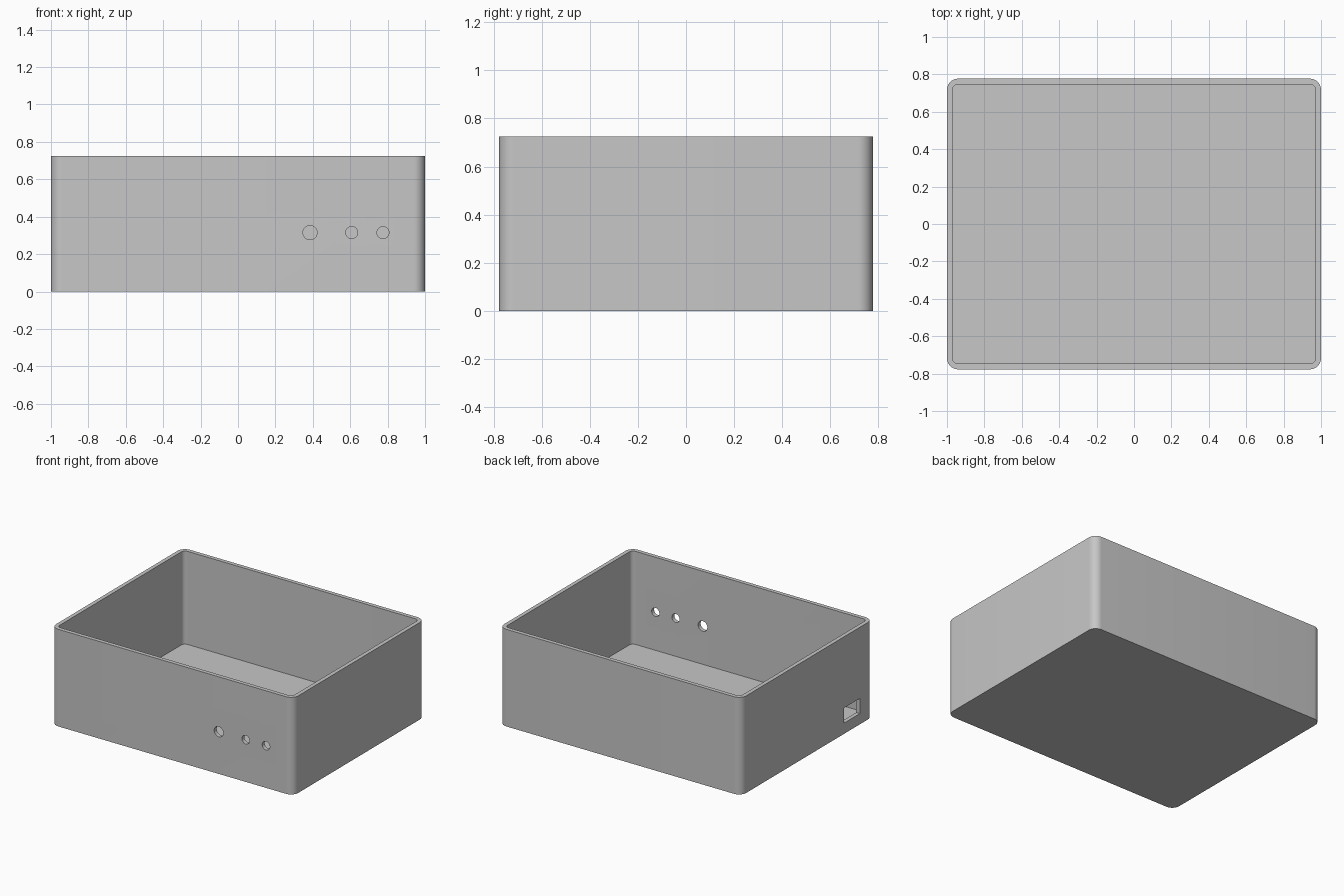
import bpy
import bmesh
from math import pi, sin, cos, radians
from mathutils import Matrix

default_cube = bpy.data.objects.get("Cube")
if default_cube:
    bpy.data.objects.remove(default_cube, do_unlink=True)

HALF_X, HALF_Y, HEIGHT = 1.0, 0.777, 0.725
WALL, RADIUS = 0.03, 0.06

grey = bpy.data.materials.new("matte grey")
grey.use_nodes = True
colour = (0.57, 0.57, 0.57, 1)
grey.diffuse_color = colour
grey.node_tree.nodes["Principled BSDF"].inputs["Base Color"].default_value = colour


def make_object(name, bm):
    bmesh.ops.recalc_face_normals(bm, faces=bm.faces)
    mesh = bpy.data.meshes.new(name)
    bm.to_mesh(mesh)
    bm.free()
    mesh.materials.append(grey)
    obj = bpy.data.objects.new(name, mesh)
    bpy.context.collection.objects.link(obj)
    return obj


def rounded_block(name, half_x, half_y, radius, bottom, top, steps=10):
    """Upright block with rounded vertical corners."""
    bm = bmesh.new()
    ring = []
    for i, (sx, sy) in enumerate([(1, 1), (-1, 1), (-1, -1), (1, -1)]):
        for k in range(steps + 1):
            a = (i + k / steps) * pi / 2
            ring.append(bm.verts.new((sx * (half_x - radius) + radius * cos(a),
                                      sy * (half_y - radius) + radius * sin(a), bottom)))
    base = bm.faces.new(ring)
    extruded = bmesh.ops.extrude_face_region(bm, geom=[base], use_keep_orig=True)
    moved = [v for v in extruded["geom"] if isinstance(v, bmesh.types.BMVert)]
    bmesh.ops.translate(bm, verts=moved, vec=(0, 0, top - bottom))
    return make_object(name, bm)


def round_cutter(x, z, radius):
    bm = bmesh.new()
    place = Matrix.Translation((x, -HALF_Y, z)) @ Matrix.Rotation(pi / 2, 4, "X")
    bmesh.ops.create_cone(bm, cap_ends=True, segments=32, radius1=radius,
                          radius2=radius, depth=0.2, matrix=place)
    return make_object("round_hole_cutter", bm)


def box_cutter(centre, size):
    bm = bmesh.new()
    place = Matrix.Translation(centre) @ Matrix.Diagonal((*size, 1))
    bmesh.ops.create_cube(bm, size=1, matrix=place)
    return make_object("port_cutter", bm)


# Open-topped enclosure
body = rounded_block("enclosure_body", HALF_X, HALF_Y, RADIUS, 0, HEIGHT)

# Cavity, three round front holes, and the rectangular port in the right wall
cutters = [rounded_block("cavity_cutter", HALF_X - WALL, HALF_Y - WALL,
                         RADIUS - WALL, WALL, HEIGHT + 0.2)]
for x, r in [(0.385, 0.038), (0.608, 0.032), (0.775, 0.032)]:
    cutters.append(round_cutter(x, 0.315, r))
cutters.append(box_cutter((-HALF_X, -0.53, 0.137), (0.2, 0.185, 0.113)))

bpy.ops.object.select_all(action="DESELECT")
body.select_set(True)
bpy.context.view_layer.objects.active = body
for cutter in cutters:
    cutter.hide_render = True
    mod = body.modifiers.new(cutter.name, "BOOLEAN")
    mod.operation = "DIFFERENCE"
    mod.solver = "EXACT"
    mod.object = cutter
    bpy.ops.object.modifier_apply(modifier=mod.name)
    bpy.data.objects.remove(cutter, do_unlink=True)

bpy.ops.object.shade_smooth_by_angle(angle=radians(30))
